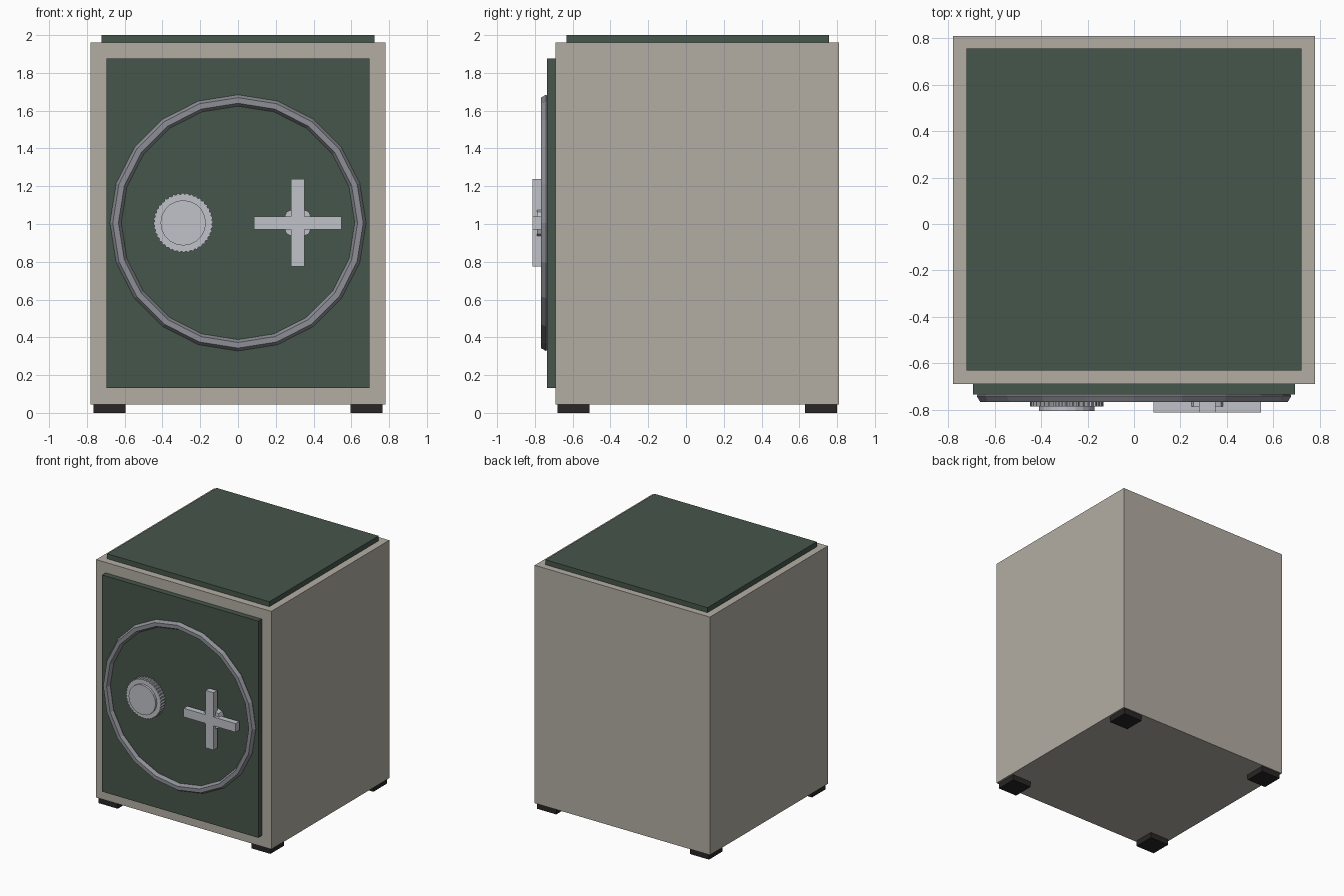
import bpy, bmesh, math

cube = bpy.data.objects.get("Cube")
if cube:
    bpy.data.objects.remove(cube, do_unlink=True)


def material(name, rgb):
    m = bpy.data.materials.new(name)
    m.use_nodes = True
    m.diffuse_color = (*rgb, 1)
    m.node_tree.nodes["Principled BSDF"].inputs["Base Color"].default_value = (*rgb, 1)
    return m


beige = material("warm beige", (0.45, 0.42, 0.37))
green = material("dark green", (0.061, 0.094, 0.07))
steel = material("light steel", (0.53, 0.54, 0.58))
iron = material("ring grey", (0.27, 0.275, 0.305))
rubber = material("black rubber", (0.022, 0.019, 0.019))


def box(name, lo, hi, mat):
    """Box between two opposite corners."""
    center = [(a + b) / 2 for a, b in zip(lo, hi)]
    bpy.ops.mesh.primitive_cube_add(size=1, location=center)
    ob = bpy.context.object
    ob.name = name
    for v in ob.data.vertices:
        v.co = [c * (b - a) for c, a, b in zip(v.co, lo, hi)]
    ob.data.materials.append(mat)
    return ob


def disc(name, x, z, back, front, radii, sides, mat):
    """Prism facing the front; radii are cycled around the rim."""
    bm = bmesh.new()
    rim = []
    for i in range(sides):
        a = math.tau * i / sides
        r = radii[i % len(radii)]
        rim.append(bm.verts.new((x + r * math.cos(a), back, z + r * math.sin(a))))
    base = bm.faces.new(rim)
    ext = bmesh.ops.extrude_face_region(bm, geom=[base], use_keep_orig=True)
    for v in ext["geom"]:
        if isinstance(v, bmesh.types.BMVert):
            v.co.y = front
    bmesh.ops.recalc_face_normals(bm, faces=bm.faces)
    mesh = bpy.data.meshes.new(name)
    bm.to_mesh(mesh)
    bm.free()
    mesh.materials.append(mat)
    ob = bpy.data.objects.new(name, mesh)
    bpy.context.collection.objects.link(ob)
    return ob


# Cabinet, top panel and door
box("body", (-0.78, -0.69, 0.045), (0.78, 0.81, 1.96), beige)
box("top_panel", (-0.722, -0.632, 1.95), (0.722, 0.757, 2.0), green)
box("door", (-0.695, -0.735, 0.132), (0.695, -0.68, 1.876), green)

# Feet
for side, x in (("right", -0.68), ("left", 0.68)):
    for end, y in (("front", -0.595), ("back", 0.715)):
        box(f"{end}_{side}_foot", (x - 0.085, y - 0.085, 0),
            (x + 0.085, y + 0.085, 0.05), rubber)

# Raised ring on the door
bpy.ops.mesh.primitive_torus_add(
    major_segments=20, minor_segments=6, major_radius=0.648, minor_radius=0.03,
    location=(0, -0.742, 1.006), rotation=(math.pi / 2, 0, 0))
ring = bpy.context.object
ring.name = "door_ring"
ring.data.materials.append(iron)

# Combination dial with a finely notched rim
DX, Z = -0.29, 1.006
disc("dial_rim", DX, Z, -0.73, -0.788, (0.158, 0.158, 0.152, 0.152), 160, steel)
disc("dial_face", DX, Z, -0.78, -0.806, (0.12,), 20, steel)

# Cross handle
HX = 0.316
disc("handle_hub", HX, Z, -0.73, -0.788, (0.083,), 8, steel)
for name, w, h in (("handle_bar_horizontal", 0.231, 0.035),
                   ("handle_bar_vertical", 0.035, 0.231)):
    box(name, (HX - w, -0.812, Z - h), (HX + w, -0.765, Z + h), steel)
